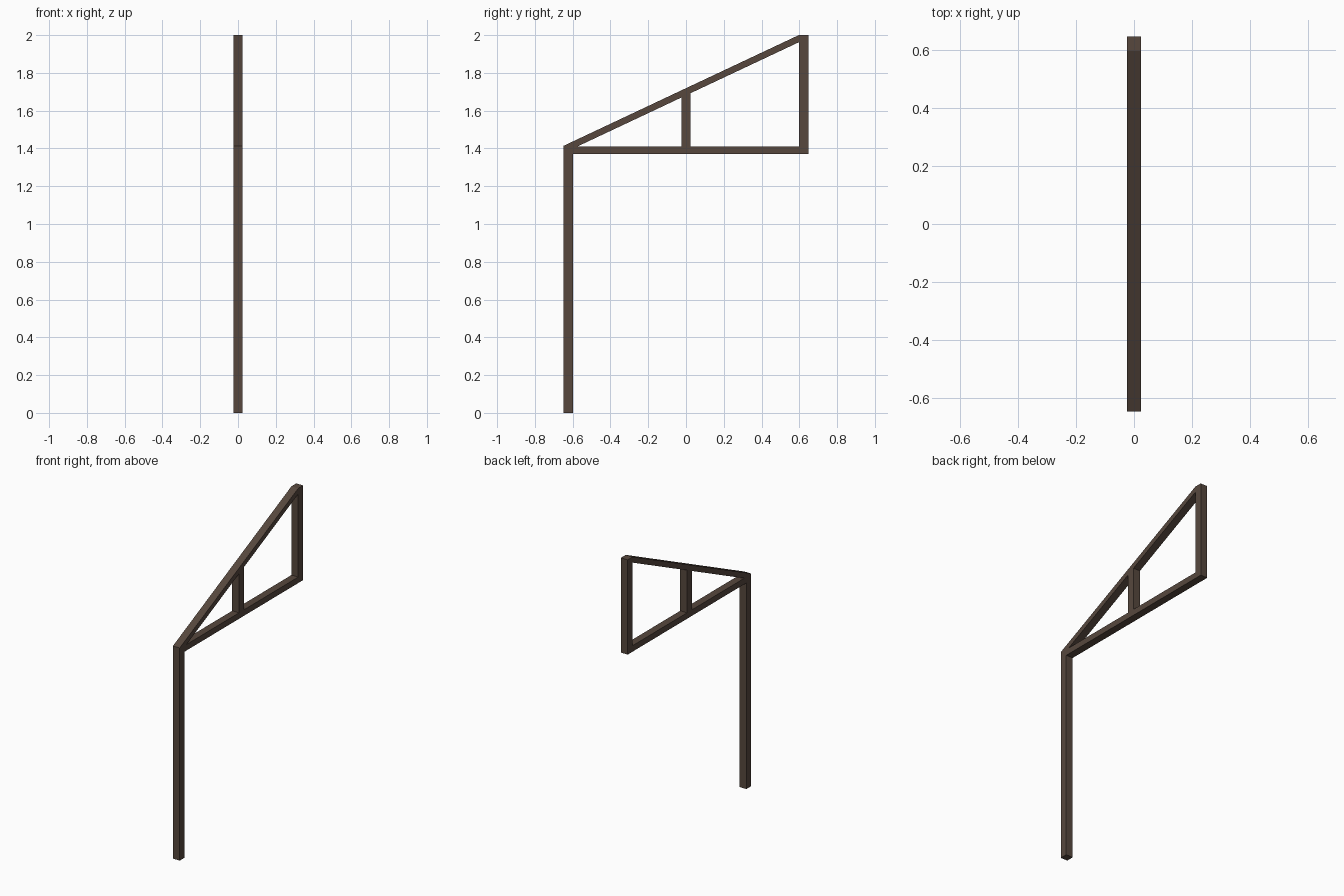
import bpy, bmesh

if "Cube" in bpy.data.objects:
    bpy.data.objects.remove(bpy.data.objects["Cube"])

HALF = 0.025                      # half thickness of every timber along x
Y0, Y1 = -0.648, 0.648            # outer faces of the frame
INNER = 0.597                     # inner face of the tall rear upright
Z_LOW, Z_BEAM, Z_TOP = 1.37, 1.41, 2.0
FOOT, DEPTH = 1.376, 0.038        # rafter underside at the front, vertical depth
SLOPE = (Z_TOP - DEPTH - FOOT) / (INNER - Y0)

wood = bpy.data.materials.new("dark brown wood")
wood.diffuse_color = (0.095, 0.064, 0.048, 1)
wood.use_nodes = True
wood.node_tree.nodes["Principled BSDF"].inputs["Base Color"].default_value = wood.diffuse_color


def under(y):
    """Height of the rafter underside at y."""
    return FOOT + SLOPE * (y - Y0)


def timber(name, profile):
    """Extrude a side profile of (y, z) points across x."""
    bm = bmesh.new()
    face = bm.faces.new([bm.verts.new((-HALF, y, z)) for y, z in profile])
    out = bmesh.ops.extrude_face_region(bm, geom=[face])
    verts = [v for v in out["geom"] if isinstance(v, bmesh.types.BMVert)]
    bmesh.ops.translate(bm, verts=verts, vec=(2 * HALF, 0, 0))
    bmesh.ops.recalc_face_normals(bm, faces=bm.faces)
    mesh = bpy.data.meshes.new(name)
    bm.to_mesh(mesh)
    bm.free()
    mesh.materials.append(wood)
    bpy.context.collection.objects.link(bpy.data.objects.new(name, mesh))


# Long front post
timber("front_post", [(Y0, 0), (Y0 + 0.05, 0), (Y0 + 0.05, Z_LOW), (Y0, Z_LOW)])

# Horizontal beam, its front end cut to fit under the rafter
y_cut = Y0 + (Z_BEAM - FOOT) / SLOPE
timber("cross_beam", [(Y0, Z_LOW), (INNER, Z_LOW), (INNER, Z_BEAM),
                      (y_cut, Z_BEAM), (Y0, FOOT)])

# Sloping rafter with plumb-cut ends
timber("rafter", [(Y0, FOOT), (INNER, Z_TOP - DEPTH), (INNER, Z_TOP),
                  (Y0, FOOT + DEPTH)])

# Rear upright and short middle strut
timber("rear_upright", [(INNER, Z_LOW), (Y1, Z_LOW), (Y1, Z_TOP), (INNER, Z_TOP)])
timber("middle_strut", [(-HALF, Z_BEAM), (HALF, Z_BEAM),
                        (HALF, under(HALF)), (-HALF, under(-HALF))])
